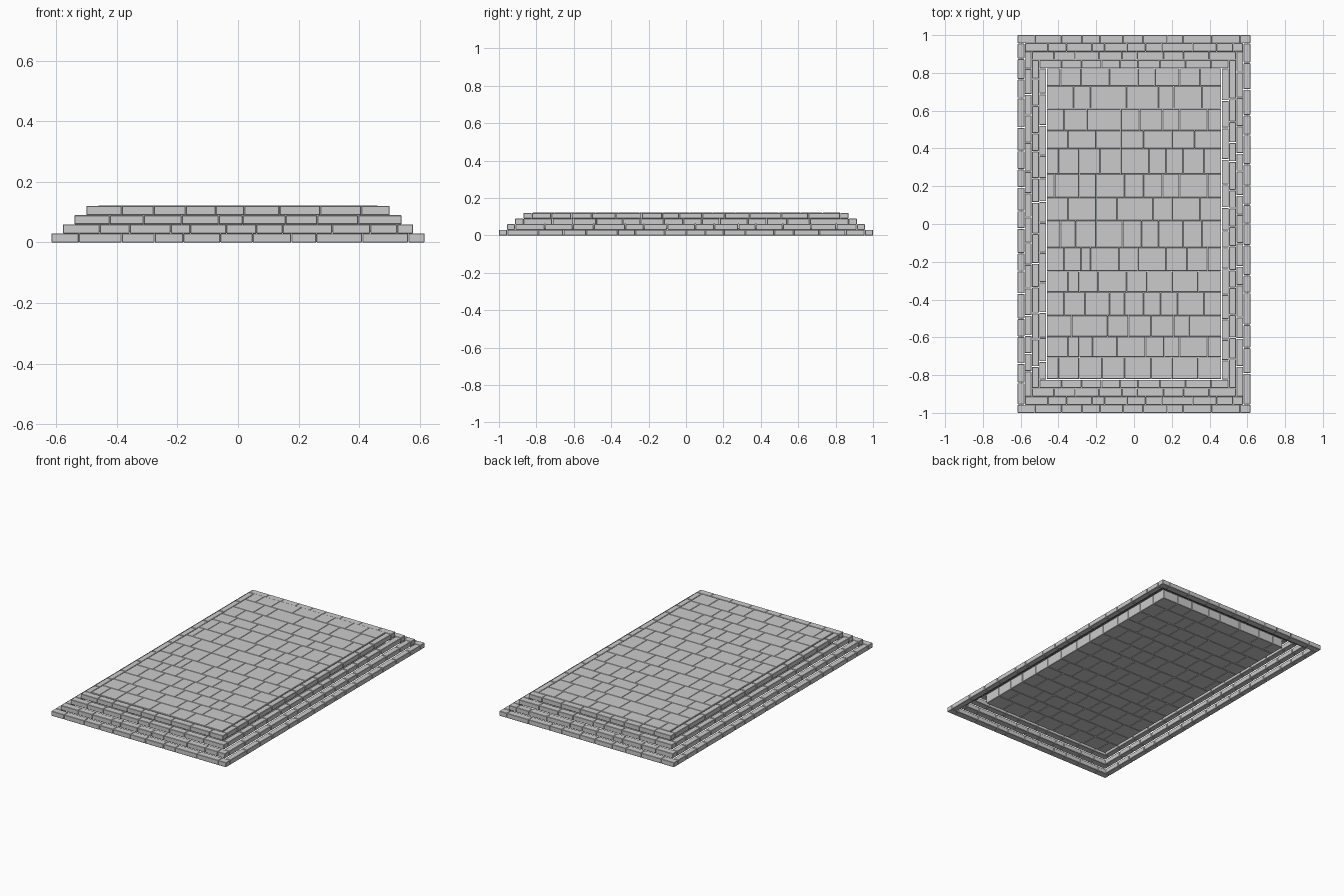
import bpy, bmesh, random
from mathutils import Matrix, Vector

if "Cube" in bpy.data.objects:
    bpy.data.objects.remove(bpy.data.objects["Cube"])

random.seed(7)


def block(bm, x0, x1, y0, y1, z0, z1, chamfer=0.002):
    """Add one chamfered stone block to the mesh."""
    size = Vector((x1 - x0, y1 - y0, z1 - z0))
    mid = Vector((x0 + x1, y0 + y1, z0 + z1)) / 2
    part = bmesh.new()
    bmesh.ops.create_cube(part, size=1, matrix=Matrix.Translation(mid) @ Matrix.Diagonal((*size, 1)))
    bmesh.ops.bevel(part, geom=part.edges[:], offset=chamfer, segments=1, affect='EDGES')
    mesh = bpy.data.meshes.new("tmp")
    part.to_mesh(mesh)
    part.free()
    bm.from_mesh(mesh)
    bpy.data.meshes.remove(mesh)


def finish(bm, name):
    mesh = bpy.data.meshes.new(name)
    bm.to_mesh(mesh)
    bm.free()
    bpy.context.collection.objects.link(bpy.data.objects.new(name, mesh))


def random_joints(a, b, low=0.09, high=0.17):
    """Joint positions strictly between a and b."""
    cuts, p = [], a + random.uniform(low, high)
    while p < b - 0.05:
        cuts.append(p)
        p += random.uniform(low, high)
    return cuts


# Stepped courses: half width, half length, joints along the front and back
courses = [
    (0.616, 1.000, [-.525, -.384, -.275, -.18, -.058, .048, .176, .259, .41, .562]),
    (0.578, 0.957, [-.456, -.357, -.222, -.157, -.038, .061, .147, .311, .437, .525]),
    (0.540, 0.913, [-.423, -.311, -.186, -.064, .015, .157, .262, .397]),
    (0.501, 0.868, [-.384, -.278, -.173, -.074, .021, .137, .272, .407]),
]
STEP = 0.03
for i, (hx, hy, joints) in enumerate(courses):
    z0, z1 = i * STEP, (i + 1) * STEP
    bm = bmesh.new()
    # front and back rows run the full width
    xs = [-hx] + joints + [hx]
    for a, b in zip(xs, xs[1:]):
        for y0, y1 in ((-hy, -hy + 0.043), (hy - 0.043, hy)):
            block(bm, a + 0.0005, b - 0.0005, y0, y1, z0, z1)
    # side rows fit between them
    for side in (-1, 1):
        end = hy - 0.043
        ys = [-end] + random_joints(-end, end) + [end]
        x0, x1 = sorted((side * hx, side * (hx - 0.036)))
        for a, b in zip(ys, ys[1:]):
            block(bm, x0, x1, a + 0.002, b - 0.002, z0, z1)
    finish(bm, f"step_course_{i + 1}")

# Floor paving: row boundaries from back to front, and joints in hundredths
row_y = [.825, .73, .61, .495, .40, .265, .14, .018, -.125, -.25, -.36, -.485, -.595, -.705, -.82]
row_joints = [
    (-39, -28, -13, 2, 11, 24, 35),
    (-32, -23, -4, 13, 21, 36),
    (-37, -25, -7, 3, 15, 24, 39),
    (-35, -20, -7, 5, 20, 32),
    (-40, -29, -18, -7, 8, 17, 26, 37),
    (-42, -29, -20, -5, 5, 15, 24, 39),
    (-35, -20, -9, 10, 20, 35),
    (-39, -31, -20, -6, 4, 13, 26, 36),
    (-37, -28, -23, -8, 2, 17, 28, 39),
    (-35, -29, -19, -4, 7, 20, 34),
    (-37, -26, -13, -5, 5, 14, 23, 37),
    (-33, -14, -3, 9, 21, 29),
    (-35, -29, -22, -9, 6, 16, 24, 39),
    (-40, -29, -17, -5, 9, 20, 34),
]
bm = bmesh.new()
for top, bottom, joints in zip(row_y, row_y[1:], row_joints):
    xs = [-0.462] + [j / 100 for j in joints] + [0.462]
    for a, b in zip(xs, xs[1:]):
        block(bm, a + 0.0005, b - 0.0005, bottom + 0.0005, top - 0.0005, 0.036, 0.122)
finish(bm, "floor_slabs")
